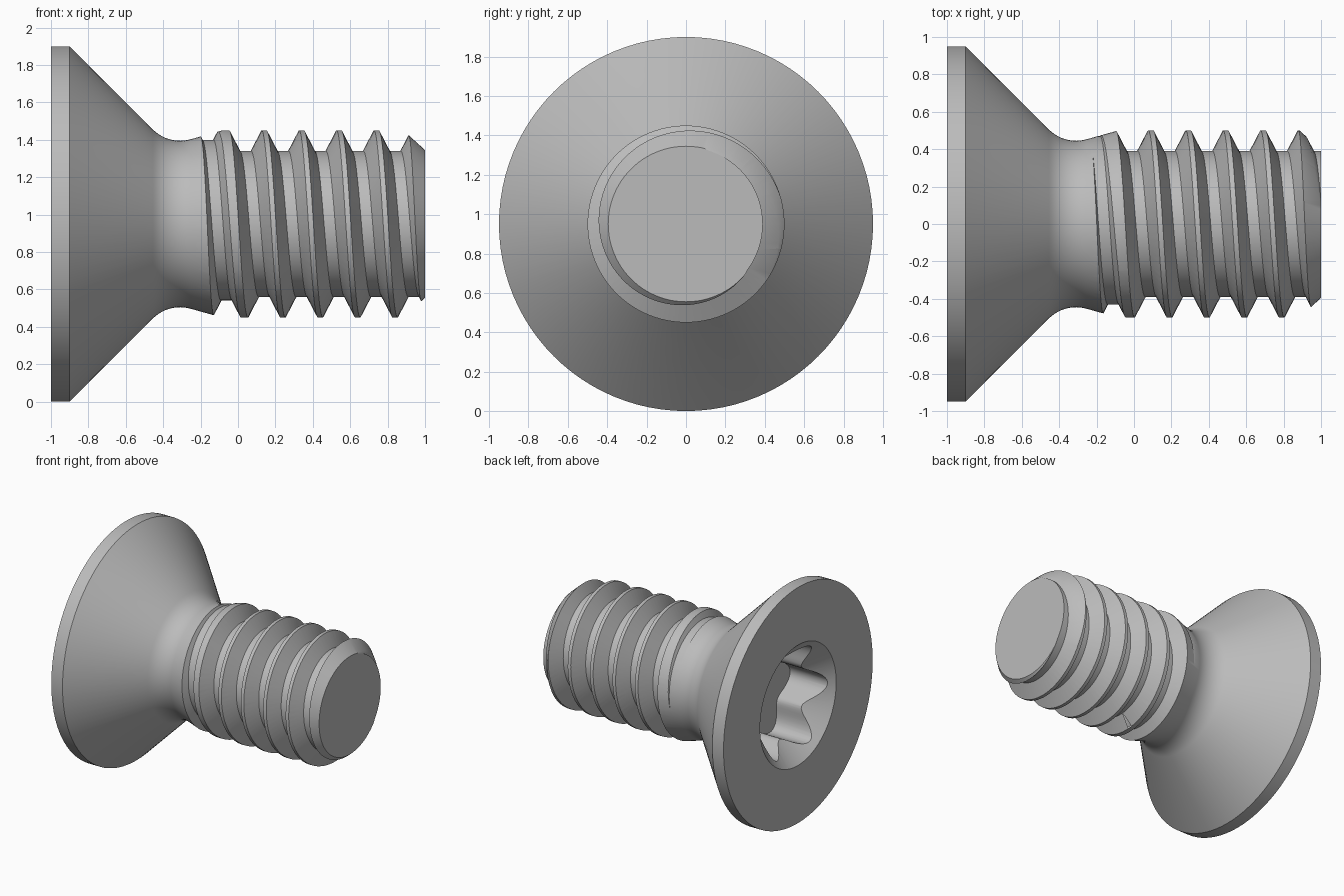
import bpy, bmesh
from math import sin, cos, pi, radians

cube = bpy.data.objects.get("Cube")
if cube:
    bpy.data.objects.remove(cube, do_unlink=True)

AXIS_Z = 0.95      # height of the screw's axis
PITCH = 0.2
SEGMENTS = 96

steel = bpy.data.materials.new("grey_steel")
steel.use_nodes = True
steel.diffuse_color = (0.5, 0.5, 0.5, 1)
steel.node_tree.nodes["Principled BSDF"].inputs["Base Color"].default_value = (0.5, 0.5, 0.5, 1)


def on_axis(x, r, angle):
    return (x, r * cos(angle), AXIS_Z + r * sin(angle))


def skin(name, rings, triangulate=False):
    """Closed solid through a list of equal rings of points, capped at both ends."""
    bm = bmesh.new()
    loops = [[bm.verts.new(p) for p in ring] for ring in rings]
    n = len(loops[0])
    for a, b in zip(loops, loops[1:]):
        for i in range(n):
            j = (i + 1) % n
            bm.faces.new((a[i], a[j], b[j], b[i]))
    bm.faces.new(loops[0])
    bm.faces.new(loops[-1])
    bmesh.ops.recalc_face_normals(bm, faces=bm.faces)
    if triangulate:
        bmesh.ops.triangulate(bm, faces=bm.faces)
    mesh = bpy.data.meshes.new(name)
    bm.to_mesh(mesh)
    bm.free()
    mesh.materials.append(steel)
    obj = bpy.data.objects.new(name, mesh)
    bpy.context.collection.objects.link(obj)
    return obj


def lathe(name, profile):
    return skin(name, [[on_axis(x, r, 2 * pi * i / SEGMENTS) for i in range(SEGMENTS)]
                       for x, r in profile])


def cut(target, cutter):
    cutter.hide_render = True
    mod = target.modifiers.new("cut", 'BOOLEAN')
    mod.operation = 'DIFFERENCE'
    mod.solver = 'EXACT'
    mod.object = cutter
    bpy.context.view_layer.objects.active = target
    bpy.ops.object.modifier_apply(modifier=mod.name)
    bpy.data.objects.remove(cutter, do_unlink=True)


# Blank: rim, countersunk head, filleted neck, flared shoulder, shank, end chamfer
fillet_r, neck_x, neck_r = 0.205, -0.31, 0.445
profile = [(-1, 0.95), (-0.9, 0.95)]
for k in range(13):
    a = radians(-45 + 60.6 * k / 12)
    profile.append((neck_x + fillet_r * sin(a), neck_r + fillet_r * (1 - cos(a))))
profile += [(-0.085, 0.5), (0.885, 0.5), (1, 0.395)]
screw = lathe("screw", profile)

# Thread groove: trapezoid swept along a helix, fading out towards the neck
STEPS, OUTER, SLOPE = 72, 0.515, 1.95
rings = []
for i in range(int(-1.4 * STEPS), int(5.7 * STEPS)):
    turn = i / STEPS
    centre = -0.01 + PITCH * turn
    floor = 0.39 + 0.08 * max(0, -turn)
    wide = 0.03 + (OUTER - floor) / SLOPE
    section = ((-0.03, floor), (0.03, floor), (wide, OUTER), (-wide, OUTER))
    rings.append([on_axis(centre + dx, r, 2 * pi * turn) for dx, r in section])
cut(screw, skin("thread_groove_cutter", rings, triangulate=True))

# Drive socket: conical lead-in, then a six-lobed recess
cut(screw, lathe("lead_in_cutter", [(-1.02, 0.505), (-0.815, 0.3)]))
angles = [2 * pi * i / 120 for i in range(120)]
cut(screw, skin("socket_cutter", [[on_axis(x, 0.38 + 0.06 * cos(6 * a), a) for a in angles]
                                  for x in (-1.1, -0.62)]))

# Smooth shading with crisp edges
bpy.ops.object.select_all(action='DESELECT')
screw.select_set(True)
bpy.context.view_layer.objects.active = screw
bpy.ops.object.shade_smooth_by_angle(angle=radians(25))
